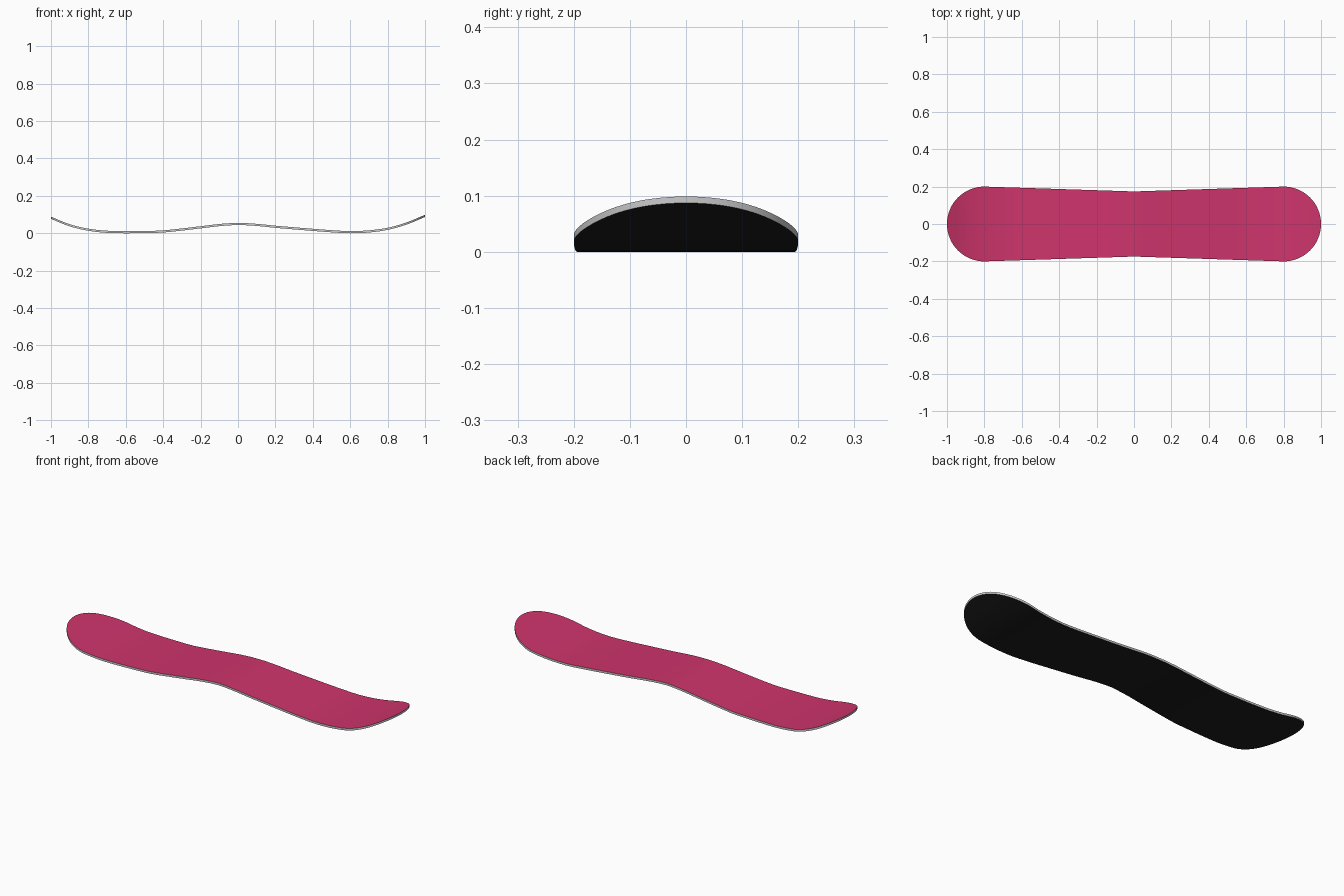
import bpy, bmesh, math

if "Cube" in bpy.data.objects:
    bpy.data.objects.remove(bpy.data.objects["Cube"])

# Side profile of the underside: (x, z)
PROFILE = [(-1.0, 0.077), (-0.9, 0.037), (-0.8, 0.013), (-0.7, 0.002), (-0.6, 0.0),
           (-0.5, 0.001), (-0.4, 0.004), (-0.2, 0.026), (-0.1, 0.038), (0.0, 0.044),
           (0.1, 0.039), (0.2, 0.029), (0.4, 0.0125), (0.5, 0.005), (0.6, 0.0),
           (0.7, 0.004), (0.8, 0.018), (0.9, 0.046), (1.0, 0.087)]
THICK = 0.0115
TIP, WIDE, WAIST = 0.8, 0.2, 0.174


def height(x):
    """Smooth (Hermite) interpolation of the profile."""
    p = PROFILE
    i = max(0, min(len(p) - 2, sum(1 for q in p if q[0] <= x) - 1))

    def slope(k):
        a, b = p[max(k - 1, 0)], p[min(k + 1, len(p) - 1)]
        return (b[1] - a[1]) / (b[0] - a[0])
    (x0, z0), (x1, z1) = p[i], p[i + 1]
    h = x1 - x0
    t = (x - x0) / h
    return max(0.0, (2*t**3 - 3*t**2 + 1)*z0 + (t**3 - 2*t**2 + t)*h*slope(i)
               + (3*t**2 - 2*t**3)*z1 + (t**3 - t**2)*h*slope(i + 1))


def material(name, color):
    m = bpy.data.materials.new(name)
    m.diffuse_color = (*color, 1)
    m.use_nodes = True
    m.node_tree.nodes["Principled BSDF"].inputs["Base Color"].default_value = m.diffuse_color
    return m


# Outline stations: rounded tips joined by a tapering waist
N = 16
right_tip = [(TIP + WIDE * math.sin(a), WIDE * math.cos(a))
             for a in (math.pi / 2 * k / N for k in range(N + 1))]
left_tip = [(-x, w) for x, w in reversed(right_tip)]
M = 40
middle = [(x, WAIST + (WIDE - WAIST) * abs(x) / TIP)
          for x in (-TIP + 2 * TIP * k / M for k in range(1, M))]
stations = left_tip + middle + right_tip

# Board skin: topsheet, base and sidewalls
bm = bmesh.new()
rows = []
for x, w in stations:
    z = height(x)
    rows.append([bm.verts.new((x, y, z + dz))
                 for dz in (THICK, 0) for y in (-w, 0, w)])
for a, b in zip(rows, rows[1:]):
    for i, j, mat in ((0, 1, 0), (1, 2, 0), (4, 3, 1), (5, 4, 1), (3, 0, 2), (2, 5, 2)):
        f = bm.faces.new((a[i], b[i], b[j], a[j]))
        f.material_index = mat
bmesh.ops.remove_doubles(bm, verts=bm.verts, dist=1e-5)
bmesh.ops.recalc_face_normals(bm, faces=bm.faces)

mesh = bpy.data.meshes.new("snowboard")
bm.to_mesh(mesh)
bm.free()
mesh.materials.append(material("pink_topsheet", (0.62, 0.035, 0.15)))
mesh.materials.append(material("black_base", (0.012, 0.012, 0.012)))
mesh.materials.append(material("grey_sidewall", (0.6, 0.6, 0.6)))
board = bpy.data.objects.new("snowboard", mesh)
bpy.context.collection.objects.link(board)

# Smooth faces with a crisp edge around the rim
bpy.context.view_layer.objects.active = board
board.select_set(True)
bpy.ops.object.shade_smooth_by_angle(angle=math.radians(30))
